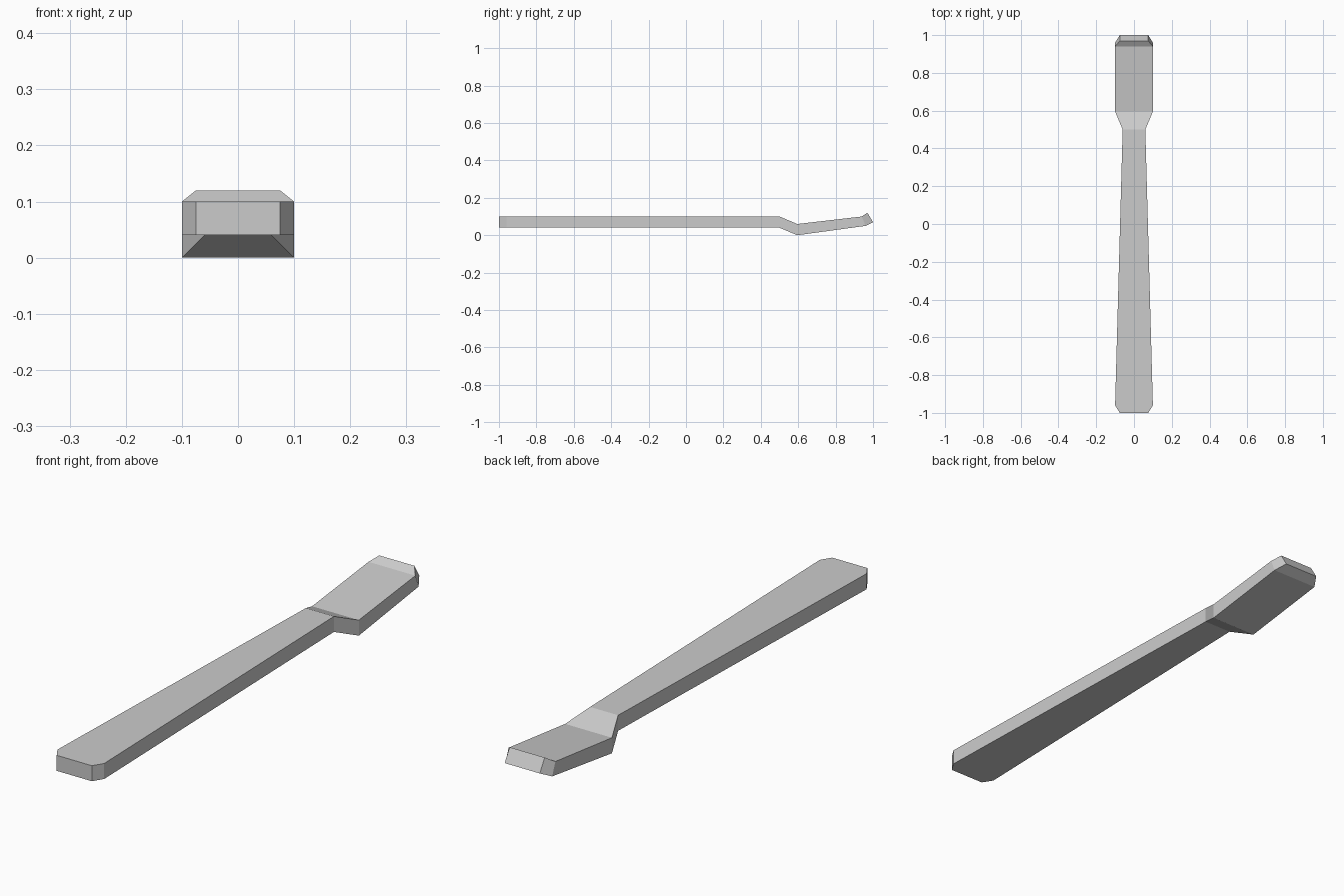
import bpy
import bmesh

cube = bpy.data.objects.get("Cube")
if cube:
    bpy.data.objects.remove(cube, do_unlink=True)

# Plain grey metal
grey = bpy.data.materials.new("grey_metal")
grey.use_nodes = True
colour = (0.6, 0.6, 0.6, 1)
grey.diffuse_color = colour
grey.node_tree.nodes["Principled BSDF"].inputs["Base Color"].default_value = colour

# Cross-sections along the bar: half width, top (y, z), bottom (y, z)
sections = [
    (0.075, (-1.0, 0.10), (-1.0, 0.04)),    # handle butt
    (0.10, (-0.96, 0.10), (-0.96, 0.04)),   # end of corner chamfer
    (0.06, (0.50, 0.10), (0.50, 0.04)),     # narrow neck
    (0.10, (0.595, 0.06), (0.595, 0.0)),    # heel of the blade
    (0.10, (0.94, 0.10), (0.96, 0.05)),     # start of upturned tip
    (0.075, (0.97, 0.12), (1.0, 0.07)),     # tip edge
]


def loft(name, rows):
    """Skin a row of rectangular sections and cap both ends."""
    bm = bmesh.new()
    rings = []
    for w, top, bottom in rows:
        corners = [(-w, *bottom), (w, *bottom), (w, *top), (-w, *top)]
        rings.append([bm.verts.new(c) for c in corners])
    for a, b in zip(rings, rings[1:]):
        for i in range(4):
            j = (i + 1) % 4
            bm.faces.new((a[i], a[j], b[j], b[i]))
    bm.faces.new(rings[0])
    bm.faces.new(rings[-1])
    bmesh.ops.recalc_face_normals(bm, faces=bm.faces)
    mesh = bpy.data.meshes.new(name)
    bm.to_mesh(mesh)
    bm.free()
    mesh.materials.append(grey)
    obj = bpy.data.objects.new(name, mesh)
    bpy.context.collection.objects.link(obj)
    return obj


# Handle, neck and blade form one continuous bar
loft("pry_bar", sections)
